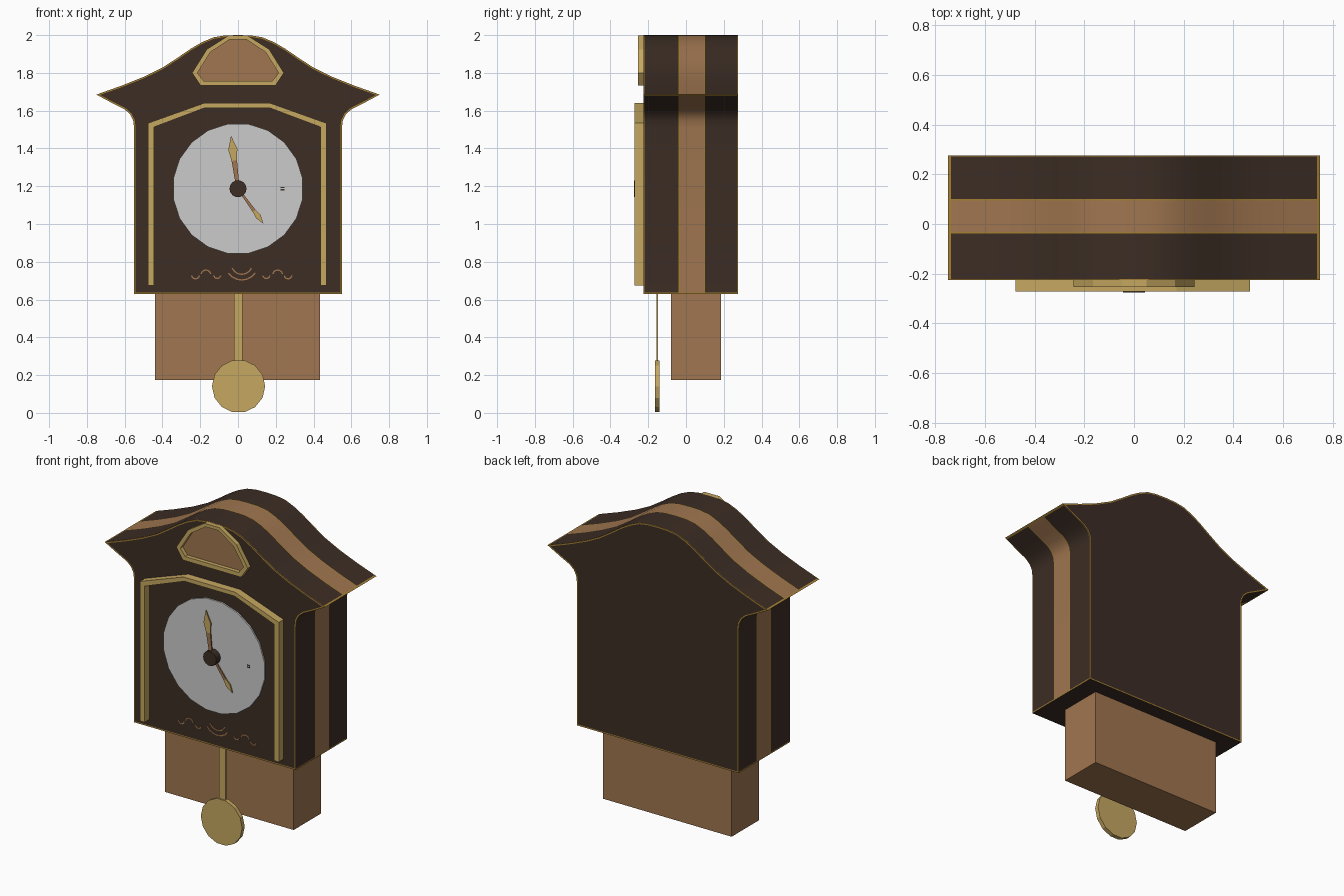
import bpy, bmesh, math
from mathutils import Vector

if "Cube" in bpy.data.objects:
    bpy.data.objects.remove(bpy.data.objects["Cube"])


def material(name, rgb):
    m = bpy.data.materials.new(name)
    m.diffuse_color = (*rgb, 1)
    m.use_nodes = True
    m.node_tree.nodes["Principled BSDF"].inputs["Base Color"].default_value = m.diffuse_color
    return m


DARK = material("dark wood", (0.045, 0.026, 0.018))
TAN = material("tan wood", (0.352, 0.181, 0.080))
GOLD = material("brass", (0.560, 0.390, 0.118))
EDGE = material("gold edging", (0.376, 0.215, 0.035))
WHITE = material("dial grey white", (0.60, 0.60, 0.60))


def finish(name, bm, mats, smooth=None):
    bmesh.ops.recalc_face_normals(bm, faces=bm.faces[:])
    me = bpy.data.meshes.new(name)
    bm.to_mesh(me)
    bm.free()
    for m in mats:
        me.materials.append(m)
    ob = bpy.data.objects.new(name, me)
    bpy.context.collection.objects.link(ob)
    if smooth:
        bpy.ops.object.select_all(action='DESELECT')
        ob.select_set(True)
        bpy.context.view_layer.objects.active = ob
        bpy.ops.object.shade_smooth_by_angle(angle=math.radians(smooth))
    return ob


def prism(name, pts, y0, y1, mat):
    """Solid with an (x, z) outline between two depths."""
    bm = bmesh.new()
    a = [bm.verts.new((x, y0, z)) for x, z in pts]
    b = [bm.verts.new((x, y1, z)) for x, z in pts]
    bm.faces.new(a)
    bm.faces.new(b)
    for i in range(len(pts)):
        j = (i + 1) % len(pts)
        bm.faces.new((a[i], a[j], b[j], b[i]))
    return finish(name, bm, [mat])


def band(name, outer, inner, y0, y1, mat, closed=False):
    """Strip between two (x, z) paths, with depth."""
    bm = bmesh.new()
    rows = [[bm.verts.new(p) for p in ((o[0], y0, o[1]), (i[0], y0, i[1]),
                                       (i[0], y1, i[1]), (o[0], y1, o[1]))]
            for o, i in zip(outer, inner)]
    n = len(rows)
    for k in range(n if closed else n - 1):
        r, s = rows[k], rows[(k + 1) % n]
        for c in range(4):
            d = (c + 1) % 4
            bm.faces.new((r[c], r[d], s[d], s[c]))
    if not closed:
        bm.faces.new(rows[0])
        bm.faces.new(rows[-1])
    return finish(name, bm, [mat])


def disc(cx, cz, r, n):
    return [(cx + r * math.sin((i + 0.5) * math.tau / n),
             cz + r * math.cos((i + 0.5) * math.tau / n)) for i in range(n)]


def rect(x0, x1, z0, z1):
    return [(x0, z0), (x1, z0), (x1, z1), (x0, z1)]


def mirror(half):
    """Right half listed from the top down -> whole path, left to right."""
    return [(-x, z) for x, z in reversed(half)] + [p for p in half if p[0] > 0]


def both(half):
    return mirror(half)


# Case: swept roof and walls as one profile, in depth bands of colour
half = [(0, 2.0), (.07, 1.998), (.13, 1.988), (.19, 1.963), (.25, 1.928),
        (.32, 1.880), (.40, 1.828), (.50, 1.779), (.62, 1.731), (.75, 1.685),
        (.66, 1.637), (.60, 1.607), (.57, 1.580), (.555, 1.55), (.55, 1.51),
        (.55, .63)]
half = [(0, 2.0)] + half[1:]
profile = [(-x, z) for x, z in reversed(half[1:])] + half
depths = [-.225, -.221, -.039, -.033, .095, .101, .271, .275]
band_mat = [1, 0, 1, 2, 1, 0, 1]
bm = bmesh.new()
rings = [[bm.verts.new((x, y, z)) for x, z in profile] for y in depths]
n = len(profile)
for k, mi in enumerate(band_mat):
    for i in range(n):
        j = (i + 1) % n
        f = bm.faces.new((rings[k][i], rings[k][j], rings[k + 1][j], rings[k + 1][i]))
        f.material_index = mi
caps = [bm.faces.new(rings[0]), bm.faces.new(rings[-1])]
bmesh.ops.recalc_face_normals(bm, faces=bm.faces[:])
for cap in caps:                       # gold border round front and back
    res = bmesh.ops.inset_region(bm, faces=[cap], thickness=.008, use_even_offset=True)
    for f in res["faces"]:
        f.material_index = 1
    cap.material_index = 0
# gold lines at the eave tips and the bottom of the walls
for co, no in (((.738, 0, 0), (1, 0, 0)), ((-.738, 0, 0), (1, 0, 0)), ((0, 0, .638), (0, 0, 1))):
    bmesh.ops.bisect_plane(bm, geom=bm.verts[:] + bm.edges[:] + bm.faces[:],
                           plane_co=co, plane_no=no)
for f in bm.faces:
    c = f.calc_center_median()
    if abs(f.normal.y) < .5 and (abs(c.x) > .738 or .6301 < c.z < .638):
        f.material_index = 1
    if f.normal.z < -.9 and c.z < .631:
        f.material_index = 0
finish("clock_case", bm, [DARK, EDGE, TAN], 30)

# Lower box
prism("lower_box", rect(-.44, .435, .175, .64), -.08, .185, TAN)

# Pendulum
prism("pendulum_rod", rect(-.021, .024, .2, .66), -.157, -.147, GOLD)
prism("pendulum_bob", disc(.003, .141, .141, 14), -.165, -.14, GOLD)

# Arched moulding on the front
arch_out = [(-.477, .675), (-.477, 1.534), (-.18, 1.64), (.171, 1.64), (.468, 1.534), (.468, .675)]
arch_in = [(-.445, .675), (-.445, 1.513), (-.175, 1.615), (.166, 1.615), (.437, 1.513), (.437, .675)]
band("front_arch_moulding", arch_out, arch_in, -.272, -.22, GOLD)

# Gable window frame and panel
win_out = both([(.05, 1.998), (.165, 1.925), (.243, 1.800), (.198, 1.732)])
win_in = both([(.043, 1.978), (.146, 1.910), (.215, 1.800), (.182, 1.758)])
band("gable_frame", win_out, win_in, -.253, -.22, GOLD, True)
prism("gable_panel", win_in, -.229, -.222, TAN)

# Dial, hub and small dial marks
DZ = 1.187
prism("dial", disc(0, DZ, .347, 20), -.234, -.22, WHITE)
prism("dial_hub", disc(0, DZ, .045, 14), -.275, -.23, DARK)
for i, dz in enumerate((-.006, .006)):
    prism(f"dial_mark_{i}", rect(.225, .246, DZ + dz - .003, DZ + dz + .003), -.236, -.233, DARK)


# Hands: tan shaft with a brass leaf tip
def hand(name, tip, shaft, w, y):
    d = Vector((tip[0], tip[1] - DZ))
    length = d.length
    d.normalize()
    s = Vector((d.y, -d.x))

    def at(pairs):
        return [(p.x, p.y + DZ) for p in (d * a + s * b for a, b in pairs)]
    prism(name + "_shaft", at([(0, -w * .35), (shaft, -w * .6), (shaft, w * .6), (0, w * .35)]),
          y, y + .008, TAN)
    mid = shaft + (length - shaft) * .45
    prism(name + "_leaf", at([(shaft, -w * .6), (mid, -w), (length, 0), (mid, w), (shaft, w * .6)]),
          y, y + .008, GOLD)


hand("minute_hand", (-.037, 1.468), .15, .024, -.262)
hand("hour_hand", (.135, 1.002), .145, .015, -.25)


# Inlaid scrollwork below the dial
def arc(name, cx, cz, r, a0, a1, w=.007):
    angs = [math.radians(a0 + (a1 - a0) * i / 6) for i in range(7)]
    band(name, [(cx + r * math.cos(a), cz + r * math.sin(a)) for a in angs],
         [(cx + (r - w) * math.cos(a), cz + (r - w) * math.sin(a)) for a in angs],
         -.229, -.222, TAN)


arc("inlay_swag_upper", .02, .79, .06, 205, 335)
arc("inlay_swag_lower", .02, .79, .09, 215, 325)
for sx, side in ((-1, "left"), (1, "right")):
    for k, (dx, r) in enumerate(((.13, .022), (.19, .030), (.245, .024))):
        a = 90 if k % 2 else 270
        arc(f"inlay_scroll_{side}_{k}", .02 + sx * dx, .73, r, a - 80, a + 80)
